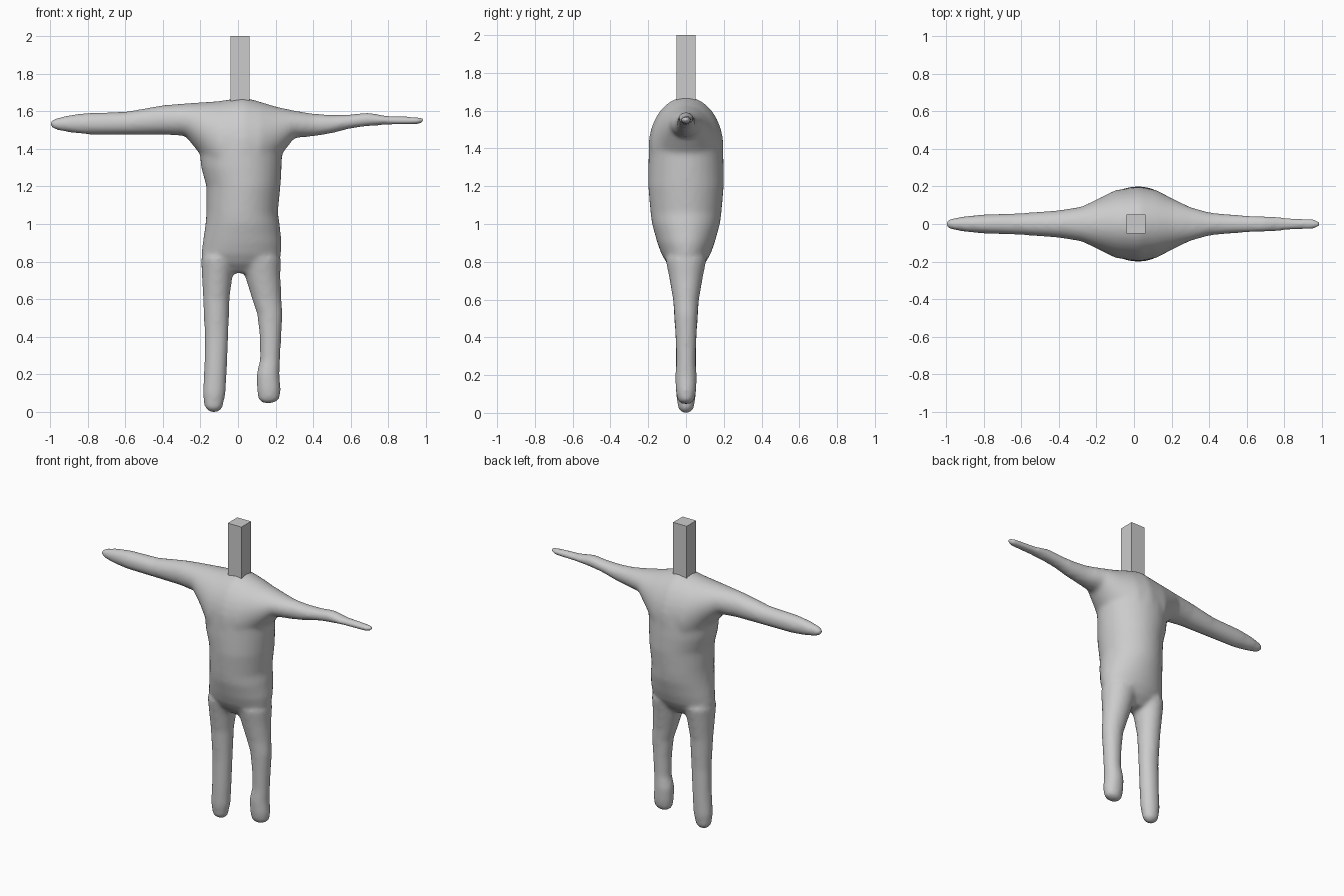
import bpy
import bmesh
import math
from mathutils import Vector

SEGMENTS = 32

default_cube = bpy.data.objects.get("Cube")
if default_cube:
    bpy.data.objects.remove(default_cube, do_unlink=True)


def make_material(name, color):
    material = bpy.data.materials.new(name)
    material.use_nodes = True
    material.diffuse_color = color
    material.node_tree.nodes["Principled BSDF"].inputs["Base Color"].default_value = color
    return material


def add_loft(bm, sections, upright):
    """Closed elliptical tube; each section is (position, low edge, high edge, half depth)."""
    rings = []
    for position, low, high, depth in sections:
        middle, radius = (low + high) / 2, (high - low) / 2
        ring = []
        for step in range(SEGMENTS):
            angle = math.tau * step / SEGMENTS
            across = middle + radius * math.cos(angle)
            y = depth * math.sin(angle)
            point = Vector((across, y, position)) if upright else Vector((position, y, across))
            ring.append(bm.verts.new(point))
        rings.append(ring)
    faces = [bm.faces.new(rings[0]), bm.faces.new(rings[-1])]
    for lower, upper in zip(rings, rings[1:]):
        for step in range(SEGMENTS):
            following = (step + 1) % SEGMENTS
            faces.append(bm.faces.new((lower[step], lower[following], upper[following], upper[step])))
    bmesh.ops.recalc_face_normals(bm, faces=faces)


# Torso: height, right edge, left edge, half depth
torso = [
    (.74, -.05, .07, .05), (.79, -.17, .2, .1), (.84, -.195, .228, .13),
    (.9, -.188, .232, .152), (1, -.173, .222, .18), (1.06, -.168, .212, .188),
    (1.2, -.168, .226, .2), (1.3, -.196, .232, .2), (1.4, -.206, .236, .197),
    (1.47, -.2, .22, .18), (1.54, -.14, .15, .12),
]

# Shoulders and arms: x, lower edge, upper edge, half depth
right_arm = [
    (-1, 1.52, 1.545, .012), (-.98, 1.503, 1.56, .028), (-.9, 1.487, 1.58, .042),
    (-.8, 1.476, 1.592, .051), (-.6, 1.476, 1.597, .058), (-.4, 1.476, 1.632, .073),
    (-.28, 1.468, 1.642, .092), (-.2, 1.37, 1.647, .13), (-.1, 1.2, 1.654, .18),
]
left_arm = [
    (.03, 1.13, 1.675, .2), (.12, 1.2, 1.65, .18), (.2, 1.33, 1.625, .138),
    (.3, 1.458, 1.603, .09), (.4, 1.466, 1.587, .062), (.5, 1.482, 1.581, .052),
    (.6, 1.508, 1.583, .046), (.69, 1.52, 1.594, .042), (.8, 1.528, 1.574, .036),
    (.96, 1.528, 1.571, .026), (.995, 1.545, 1.566, .01),
]

# Legs: height, inner and outer edges, half depth
right_leg = [
    (0, -.15, -.105, .02), (.02, -.178, -.082, .042), (.1, -.188, -.065, .053),
    (.2, -.181, -.06, .055), (.4, -.177, -.051, .056), (.6, -.186, -.045, .069),
    (.72, -.192, -.03, .09), (.82, -.196, -.01, .11),
]
left_leg = [
    (.048, .13, .19, .025), (.065, .108, .222, .045), (.12, .1, .228, .055),
    (.2, .098, .221, .058), (.28, .117, .225, .051), (.4, .115, .23, .056),
    (.52, .102, .238, .062), (.6, .075, .231, .069), (.72, .038, .226, .09),
    (.82, .01, .228, .11),
]

clay = make_material("light grey clay", (.6, .6, .6, 1))

# Body: all limbs fused into one soft skin
bm = bmesh.new()
for limb in (torso, right_leg, left_leg):
    add_loft(bm, limb, upright=True)
add_loft(bm, right_arm + left_arm, upright=False)
body_mesh = bpy.data.meshes.new("body")
bm.to_mesh(body_mesh)
bm.free()
body = bpy.data.objects.new("body", body_mesh)
bpy.context.collection.objects.link(body)
body_mesh.materials.append(clay)

fuse = body.modifiers.new("fuse limbs", "REMESH")
fuse.mode = "VOXEL"
fuse.voxel_size = .012
fuse.use_smooth_shade = True
soften = body.modifiers.new("soften joints", "SMOOTH")
soften.factor = .5
soften.iterations = 12

# Neck post: plain square bar sunk into the shoulders
bpy.ops.mesh.primitive_cube_add(size=1, location=(.01, 0, 1.8))
post = bpy.context.object
post.name = post.data.name = "neck_post"
post.scale = (.1, .1, .4)
post.data.materials.append(clay)
